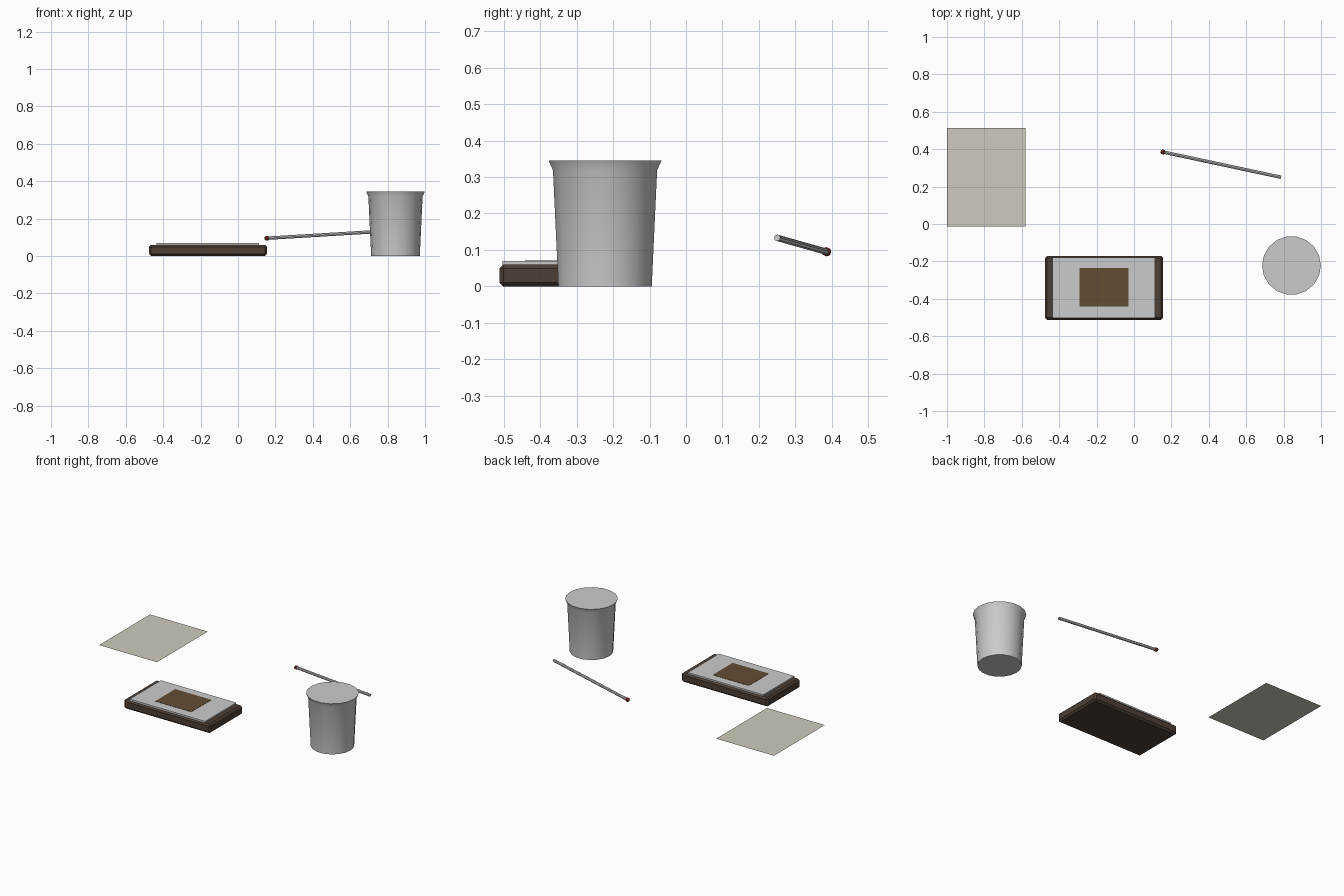
import bpy, bmesh, math
from mathutils import Vector

if "Cube" in bpy.data.objects:
    bpy.data.objects.remove(bpy.data.objects["Cube"])


def material(name, rgb):
    m = bpy.data.materials.new(name)
    m.diffuse_color = (*rgb, 1)
    m.use_nodes = True
    m.node_tree.nodes["Principled BSDF"].inputs["Base Color"].default_value = m.diffuse_color
    return m


def add_object(name, bm, mat=None, smooth=False):
    bmesh.ops.recalc_face_normals(bm, faces=bm.faces)
    mesh = bpy.data.meshes.new(name)
    bm.to_mesh(mesh)
    bm.free()
    ob = bpy.data.objects.new(name, mesh)
    bpy.context.collection.objects.link(ob)
    if mat:
        mesh.materials.append(mat)
    if smooth:
        bpy.ops.object.select_all(action='DESELECT')
        ob.select_set(True)
        bpy.context.view_layer.objects.active = ob
        bpy.ops.object.shade_smooth_by_angle(angle=math.radians(30))
    return ob


def box(name, lo, hi, mat=None, bevel=0):
    bm = bmesh.new()
    bmesh.ops.create_cube(bm, size=1)
    lo, hi = Vector(lo), Vector(hi)
    bmesh.ops.scale(bm, vec=hi - lo, verts=bm.verts)
    bmesh.ops.translate(bm, vec=(lo + hi) / 2, verts=bm.verts)
    if bevel:
        bmesh.ops.bevel(bm, geom=bm.edges[:], offset=bevel, segments=1,
                        profile=0.5, affect='EDGES')
    return add_object(name, bm, mat)


def lathe(name, profile, sides, mat=None, smooth=False):
    """Capped solid made of rings given as (radius, height)."""
    bm = bmesh.new()
    rings = [[bm.verts.new((r * math.cos(a), r * math.sin(a), z))
              for a in (2 * math.pi * i / sides for i in range(sides))]
             for r, z in profile]
    for low, high in zip(rings, rings[1:]):
        for i in range(sides):
            j = (i + 1) % sides
            bm.faces.new((low[i], low[j], high[j], high[i]))
    bm.faces.new(rings[0][::-1])
    bm.faces.new(rings[-1])
    return add_object(name, bm, mat, smooth)


wood = material("dark_wood", (0.075, 0.05, 0.035))
label_brown = material("label_brown", (0.12, 0.075, 0.035))
paper = material("paper", (0.62, 0.59, 0.51))
red = material("red_tip", (0.3, 0.03, 0.02))

# Sheet of paper
bm = bmesh.new()
bmesh.ops.create_grid(bm, x_segments=1, y_segments=1, size=0.5)
bmesh.ops.scale(bm, vec=(0.42, 0.527, 1), verts=bm.verts)
bmesh.ops.translate(bm, vec=(-0.79, 0.251, 0.085), verts=bm.verts)
add_object("paper_sheet", bm, paper)

# Box with raised lid panel and a label on it
box("box_body", (-0.475, -0.512, 0), (0.155, -0.17, 0.06), wood, 0.011)
box("box_panel", (-0.435, -0.503, 0.05), (0.113, -0.18, 0.069))
box("box_label", (-0.292, -0.442, 0.065), (-0.03, -0.235, 0.0705), label_brown)

# Cup with a flared lip
cup = lathe("cup", [(0.13, 0), (0.145, 0.318), (0.157, 0.345)], 18, smooth=True)
cup.location = (0.842, -0.222, 0)

# Thin stick with a bulging red tip
tip, end = Vector((0.155, 0.385, 0.095)), Vector((0.786, 0.25, 0.133))
axis = end - tip
turn = axis.to_track_quat('Z', 'Y')
for name, profile, mat in (
        ("stick_shaft", [(0.009, 0.005), (0.009, axis.length)], None),
        ("stick_tip", [(0.007, -0.012), (0.0125, -0.006),
                       (0.0125, 0.006), (0.007, 0.012)], red)):
    part = lathe(name, profile, 8, mat)
    part.rotation_mode = 'QUATERNION'
    part.rotation_quaternion = turn
    part.location = tip
